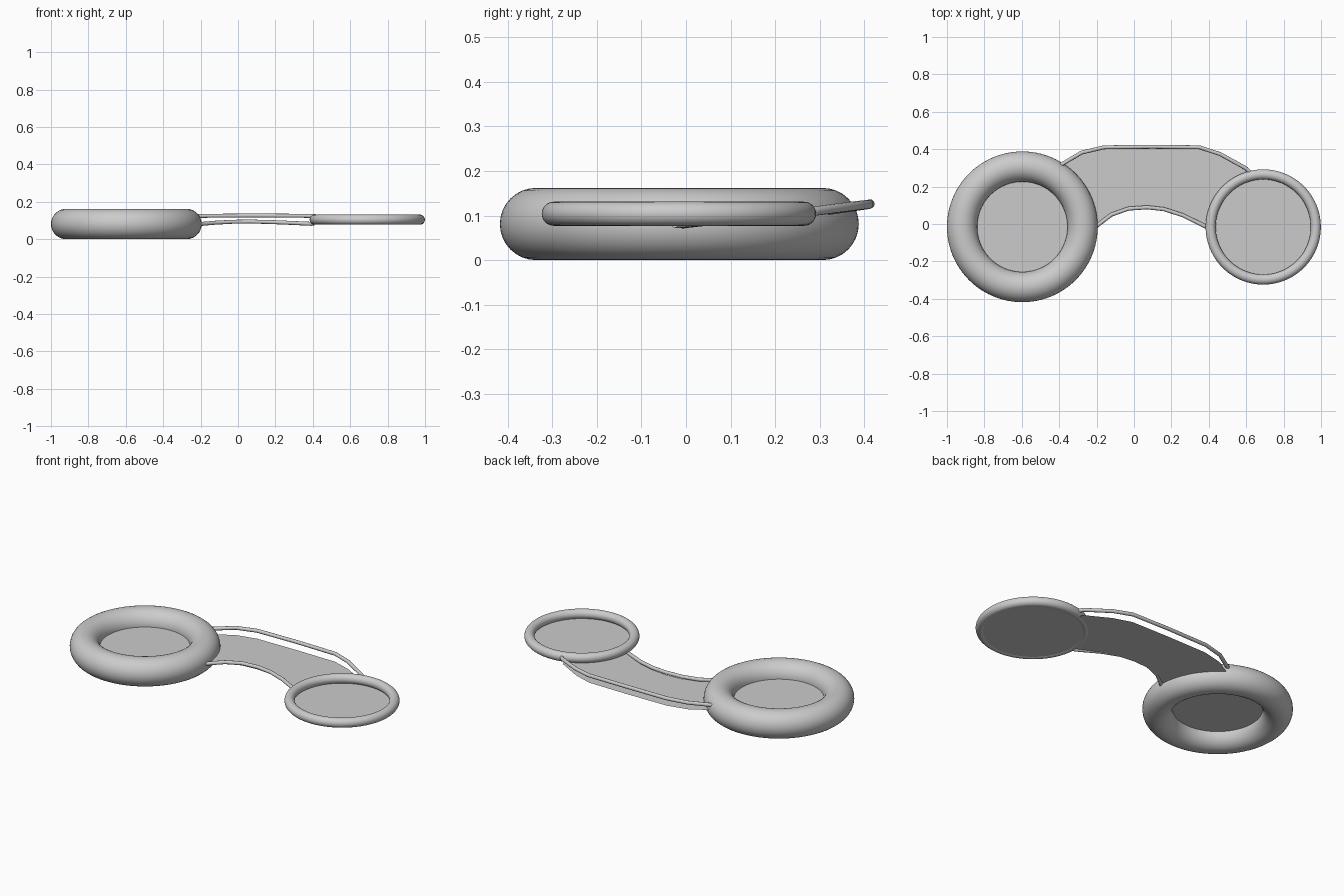
import bpy, bmesh
from math import sin, cos, pi, atan2

if "Cube" in bpy.data.objects:
    bpy.data.objects.remove(bpy.data.objects["Cube"])

BIG = (-0.597, -0.015)    # centre of thick ring
SMALL = (0.691, -0.016)   # centre of thin ring
SHEET_Z = 0.08


def ring(name, c, z, major, minor):
    bpy.ops.mesh.primitive_torus_add(location=(c[0], c[1], z), major_radius=major,
                                     minor_radius=minor, major_segments=96, minor_segments=32)
    o = bpy.context.object
    o.name = name
    bpy.ops.object.shade_smooth()


def flat(name, pts):
    bm = bmesh.new()
    f = bm.faces.new([bm.verts.new((x, y, SHEET_Z)) for x, y in pts])
    f.normal_update()
    if f.normal.z < 0:
        f.normal_flip()
    bmesh.ops.triangulate(bm, faces=[f])
    me = bpy.data.meshes.new(name)
    bm.to_mesh(me)
    bm.free()
    bpy.context.collection.objects.link(bpy.data.objects.new(name, me))


def arc(c, r, a0, a1, n):
    return [(c[0] + r * cos(a0 + (a1 - a0) * i / n),
             c[1] + r * sin(a0 + (a1 - a0) * i / n)) for i in range(n + 1)]


def rail(name, pts, radius):
    cu = bpy.data.curves.new(name, 'CURVE')
    cu.dimensions = '3D'
    cu.bevel_depth = radius
    cu.bevel_resolution = 4
    cu.use_fill_caps = True
    s = cu.splines.new('POLY')
    s.points.add(len(pts) - 1)
    for p, q in zip(s.points, pts):
        p.co = (*q, 1)
    s.use_smooth = True
    bpy.context.collection.objects.link(bpy.data.objects.new(name, cu))


# Rings
ring("thick_ring", BIG, 0.081, 0.322, 0.081)
ring("thin_ring", SMALL, 0.104, 0.281, 0.027)

# Thin discs filling the rings
flat("thick_ring_disc", arc(BIG, 0.262, 0, 2 * pi * 63 / 64, 63))
flat("thin_ring_disc", arc(SMALL, 0.281, 0, 2 * pi * 63 / 64, 63))

# Rails joining the rings
front = [(-0.24, -0.05, 0.08), (-0.19, -0.003, 0.082), (-0.12, 0.05, 0.088),
         (-0.03, 0.082, 0.093), (0.07, 0.089, 0.094), (0.16, 0.079, 0.092),
         (0.26, 0.047, 0.088), (0.39, -0.017, 0.082), (0.405, -0.025, 0.083)]
back = [(-0.43, 0.28, 0.105), (-0.385, 0.32, 0.112), (-0.28, 0.382, 0.121),
        (-0.16, 0.41, 0.125), (0.1, 0.413, 0.126), (0.35, 0.41, 0.125),
        (0.46, 0.374, 0.121), (0.6, 0.297, 0.111), (0.625, 0.27, 0.106)]
rail("front_rail", front, 0.0105)
rail("back_rail", back, 0.0105)


# Flat web between the rails, with ends following the rings
def ang(c, p):
    return atan2(p[1] - c[1], p[0] - c[0])


a0 = ang(SMALL, front[-2]) % (2 * pi)
a1 = ang(SMALL, back[-2]) % (2 * pi)
right_end = arc(SMALL, 0.285, a0, a1, 12)
left_end = arc(BIG, 0.33, ang(BIG, back[1]), ang(BIG, front[1]), 12)
flat("web", [p[:2] for p in front[1:-1]] + right_end
     + [(x, y - 0.004) for x, y, z in reversed(back[1:-1])] + left_end)
